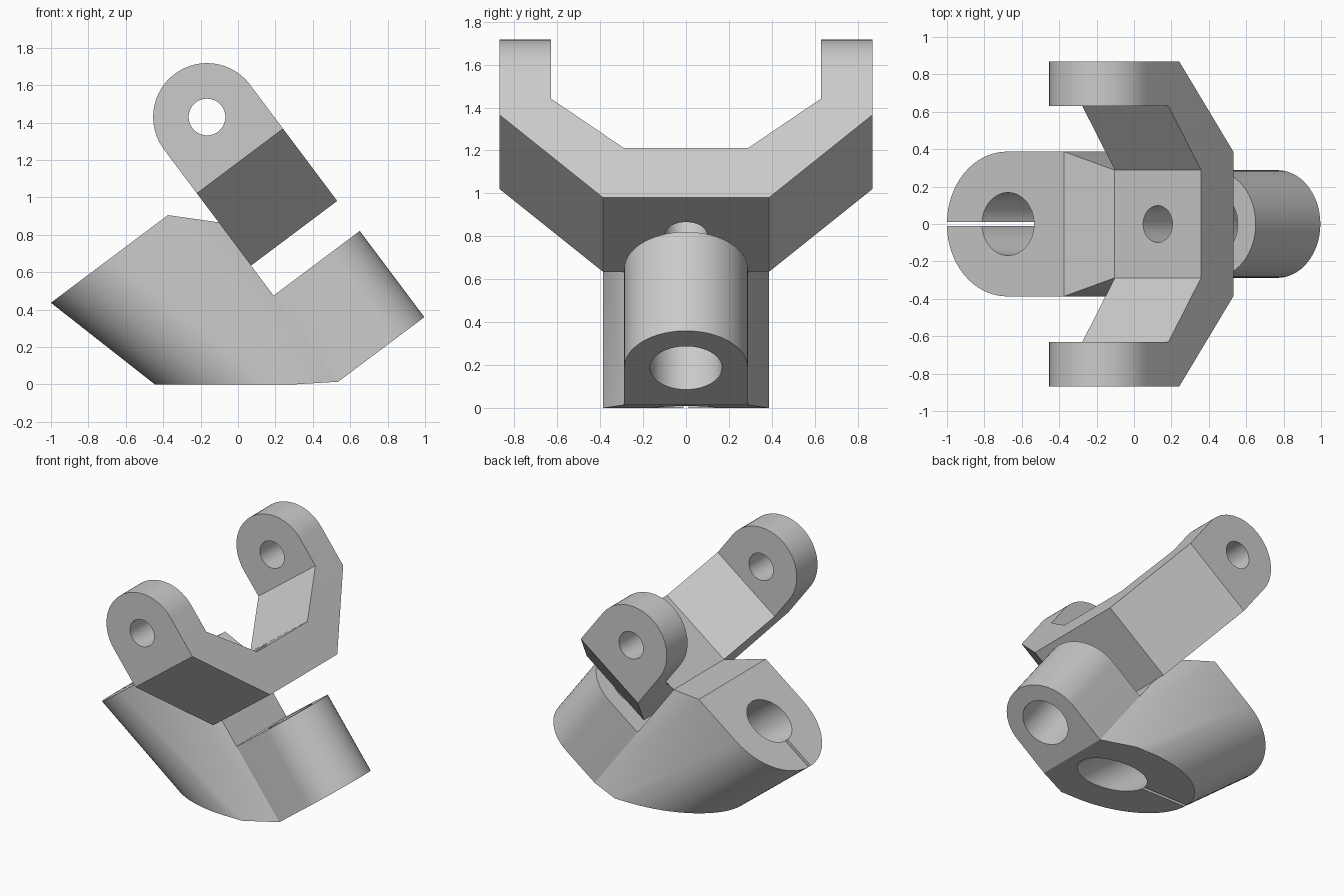
import bpy, bmesh, math
from mathutils import Vector

cube = bpy.data.objects.get("Cube")
if cube:
    bpy.data.objects.remove(cube, do_unlink=True)

# Parts are built in a tilted frame: u along the slope, y across, v normal to it
PITCH = math.atan2(0.6, 0.8)
LEAN = math.radians(15)          # clamp bore leans away from v
U0, U1 = 0.437, 1.013            # u range shared by yoke and lug
UC, R = 0.725, 0.288             # lug and ear centre and radius
W = 0.387                        # half width of clamp
TOP = 0.949                      # clamp top face
FLOOR, UNDER = 0.755, 0.466      # yoke web top and bottom

metal = bpy.data.materials.new("light grey metal")
metal.use_nodes = True
GREY = (0.6, 0.6, 0.6, 1)
metal.diffuse_color = GREY
metal.node_tree.nodes["Principled BSDF"].inputs["Base Color"].default_value = GREY


def make_object(name, bm):
    bmesh.ops.recalc_face_normals(bm, faces=bm.faces)
    mesh = bpy.data.meshes.new(name)
    bm.to_mesh(mesh)
    bm.free()
    mesh.materials.append(metal)
    ob = bpy.data.objects.new(name, mesh)
    bpy.context.collection.objects.link(ob)
    ob.rotation_euler.y = -PITCH
    return ob


def prism(name, points, step):
    """Extrude a closed outline along a vector."""
    bm = bmesh.new()
    face = bm.faces.new([bm.verts.new(p) for p in points])
    ext = bmesh.ops.extrude_face_region(bm, geom=[face])
    verts = [g for g in ext["geom"] if isinstance(g, bmesh.types.BMVert)]
    bmesh.ops.translate(bm, verts=verts, vec=step)
    return make_object(name, bm)


def rod(name, centre, axis, radius, length):
    axis = Vector(axis).normalized()
    bm = bmesh.new()
    bmesh.ops.create_cone(bm, cap_ends=True, segments=64, radius1=radius,
                          radius2=radius, depth=length)
    bmesh.ops.rotate(bm, verts=bm.verts,
                     matrix=Vector((0, 0, 1)).rotation_difference(axis).to_matrix())
    bmesh.ops.translate(bm, verts=bm.verts, vec=centre)
    return make_object(name, bm)


def boolean(ob, tool, operation="DIFFERENCE"):
    tool.hide_render = True
    mod = ob.modifiers.new("cut", "BOOLEAN")
    mod.operation, mod.solver, mod.object = operation, "EXACT", tool
    bpy.context.view_layer.objects.active = ob
    bpy.ops.object.modifier_apply(modifier=mod.name)
    bpy.data.objects.remove(tool, do_unlink=True)


def arc(start, end, count=33):
    for i in range(count):
        a = math.radians(start + (end - start) * i / (count - 1))
        yield math.cos(a), math.sin(a)


# Yoke: front outline trimmed by the rounded side outline of the ears
half = [(W, UNDER), (0.87, TOP), (0.87, 1.7), (0.63, 1.7), (0.63, 1.043), (0.29, FLOOR)]
outline = half + [(-y, v) for y, v in reversed(half)]
yoke = prism("yoke", [(0, y, v) for y, v in outline], (1.5, 0, 0))
EAR = 1.243
side = [(U0, -1, 0), (U1, -1, 0)]
side += [(UC + R * c, -1, EAR + R * s) for c, s in arc(0, 180)]
boolean(yoke, prism("ear_trim", side, (0, 2, 0)), "INTERSECT")
boolean(yoke, rod("ear_bore", (UC, 0, EAR), (0, 1, 0), 0.098, 3))
boolean(yoke, rod("web_bore", (UC, 0, 0.6), (0, 0, 1), 0.098, 0.8))

# Lug: rounded block below the yoke
LOW, HIGH = -0.31, 0.266
shape = [(U0, R, LOW), (U0, -R, LOW)]
shape += [(UC + R * c, R * s, LOW) for c, s in arc(-90, 90)]
lug = prism("pivot_lug", shape, (0, 0, HIGH - LOW))
boolean(lug, rod("lug_bore", (UC, 0, 0), (0, 0, 1), 0.168, 2))

# Clamp body: leaning half cylinder blended into the narrow end at the lug
lean = Vector((math.sin(LEAN), 0, -math.cos(LEAN)))
drop = 0.8 * math.cos(LEAN) - 0.6 * math.sin(LEAN)
stretch = W / math.cos(LEAN)
uc = -0.539 + stretch
points = []
for c, s in arc(90, 270):
    p = Vector((uc + stretch * c, W * s, TOP))
    points += [p, p + lean * (0.6 * p.x + 0.8 * p.z) / drop]
SHOULDER = 0.243
for sign in (-1, 1):
    points += [Vector((SHOULDER, sign * W, TOP)),
               Vector((SHOULDER, sign * W, -0.75 * SHOULDER)),
               Vector((U0, sign * R, FLOOR)), Vector((U0, sign * R, LOW))]
bm = bmesh.new()
for p in points:
    bm.verts.new(p)
bmesh.ops.convex_hull(bm, input=bm.verts)
bmesh.ops.dissolve_limit(bm, angle_limit=math.radians(0.5), verts=bm.verts, edges=bm.edges)
clamp = make_object("clamp_body", bm)
axis_point = Vector((uc + 0.008, 0, TOP))
boolean(clamp, rod("clamp_bore", axis_point, lean, 0.168, 4))

# Slit from the bore out through the round end
T = 0.012
a, b = axis_point - lean, axis_point + lean * 2.5
out = Vector((-1, 0, 0))
slit = [p + Vector((0, -T, 0)) for p in (a, b, b + out, a + out)]
boolean(clamp, prism("slit_cutter", slit, (0, 2 * T, 0)))

# Smooth the round faces, keep edges sharp
bpy.ops.object.select_all(action="DESELECT")
for ob in (yoke, lug, clamp):
    ob.select_set(True)
bpy.context.view_layer.objects.active = clamp
bpy.ops.object.shade_smooth_by_angle(angle=math.radians(30))
